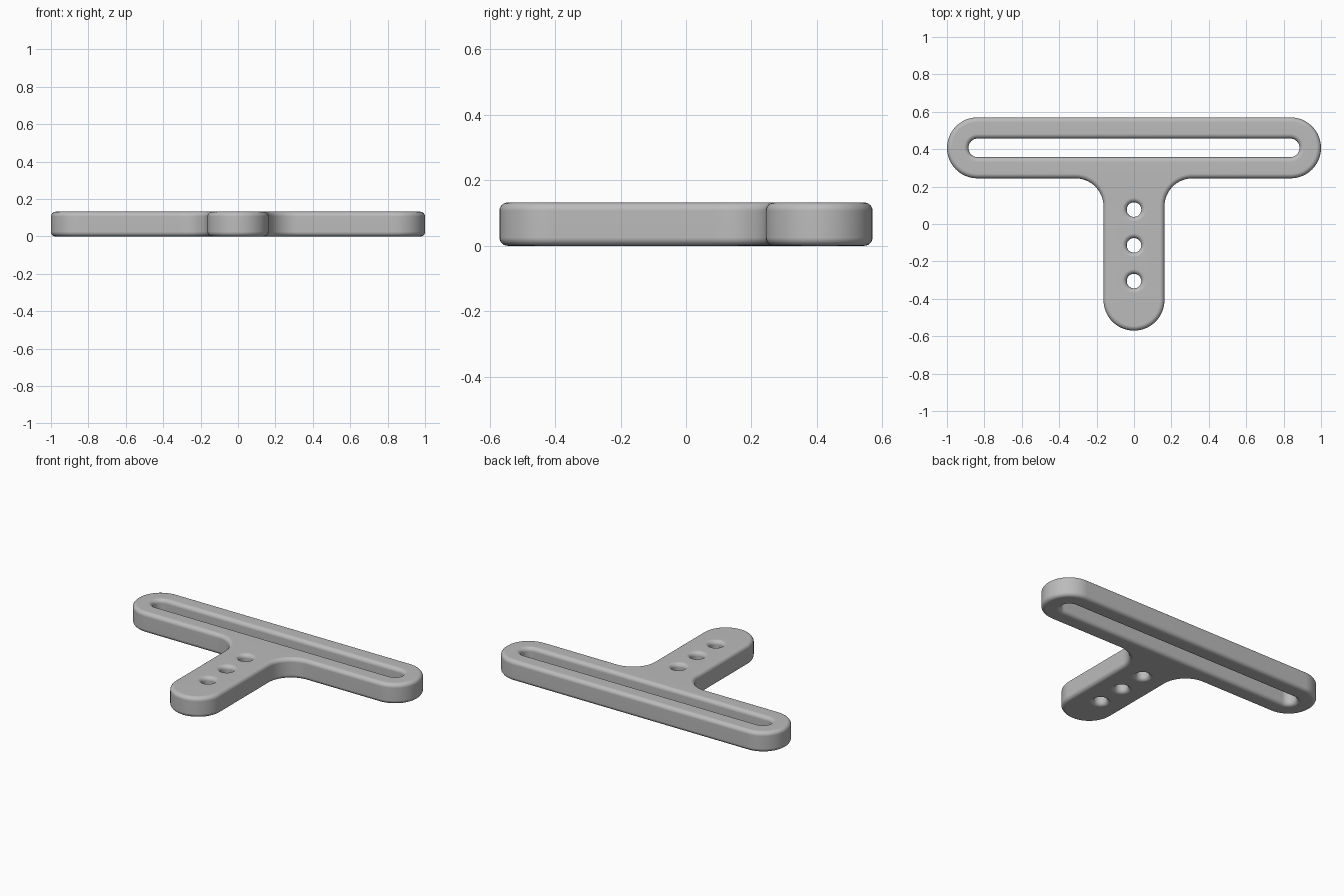
import bpy, bmesh
from math import cos, sin, pi, radians

cube = bpy.data.objects.get("Cube")
if cube:
    bpy.data.objects.remove(cube)

HEIGHT = 0.132
ROUND = 0.025        # edge rounding
R = 0.163            # half width of both arms
BAR_Y = 0.407        # centre line of the crossbar
FILLET = 0.15        # inner corner radius
STEPS = 24

# Each arc: centre x, centre y, radius, start angle, end angle, inset sign
tee = [
    (1 - R, BAR_Y, R, -90, 90, -1),
    (R - 1, BAR_Y, R, 90, 270, -1),
    (-R - FILLET, BAR_Y - R - FILLET, FILLET, 90, 0, 1),
    (0, -BAR_Y, R, 180, 360, -1),
    (R + FILLET, BAR_Y - R - FILLET, FILLET, 180, 90, 1),
]
slot = [(0.835, BAR_Y, 0.05, -90, 90, 1), (-0.835, BAR_Y, 0.05, 90, 270, 1)]
holes = [[(0, y, 0.039, 0, 360 - 360 / (STEPS + 1), 1)] for y in (0.077, -0.114, -0.305)]


def ring(bm, arcs, inset, z):
    """Closed loop of vertices through the arcs, moved into the material by inset."""
    verts = []
    for cx, cy, r, start, end, sign in arcs:
        for i in range(STEPS + 1):
            a = radians(start + (end - start) * i / STEPS)
            rad = r + sign * inset
            verts.append(bm.verts.new((cx + rad * cos(a), cy + rad * sin(a), z)))
    return verts


def loop_edges(bm, verts):
    return [bm.edges.get(p) or bm.edges.new(p) for p in zip(verts, verts[1:] + verts[:1])]


# Rounded wall section, from the bottom face to the top face
quarter = [i * pi / 12 for i in range(7)]
section = [(ROUND * (1 - sin(a)), ROUND * (1 - cos(a))) for a in quarter]
section += [(d, HEIGHT - z) for d, z in reversed(section)]

# Outer wall, slot wall and hole walls
bm = bmesh.new()
bottom, top = [], []
for arcs in [tee, slot] + holes:
    rings = [ring(bm, arcs, d, z) for d, z in section]
    for low, high in zip(rings, rings[1:]):
        for i in range(len(low)):
            bm.faces.new((low[i - 1], low[i], high[i], high[i - 1]))
    bottom += loop_edges(bm, rings[0])
    top += loop_edges(bm, rings[-1])

# Flat faces with the slot and holes left open
for edges in (bottom, top):
    bmesh.ops.triangle_fill(bm, edges=edges, use_beauty=True)
bmesh.ops.recalc_face_normals(bm, faces=bm.faces[:])
for f in bm.faces:
    f.smooth = True

mesh = bpy.data.meshes.new("slotted_tee_bracket")
bm.to_mesh(mesh)
bm.free()
bracket = bpy.data.objects.new("slotted_tee_bracket", mesh)
bpy.context.collection.objects.link(bracket)
weighted = bracket.modifiers.new("even_shading", 'WEIGHTED_NORMAL')
weighted.keep_sharp = True

# Plain grey finish
grey = bpy.data.materials.new("plain_grey")
grey.use_nodes = True
colour = (0.5, 0.5, 0.5, 1)
grey.diffuse_color = colour
grey.node_tree.nodes["Principled BSDF"].inputs["Base Color"].default_value = colour
mesh.materials.append(grey)
